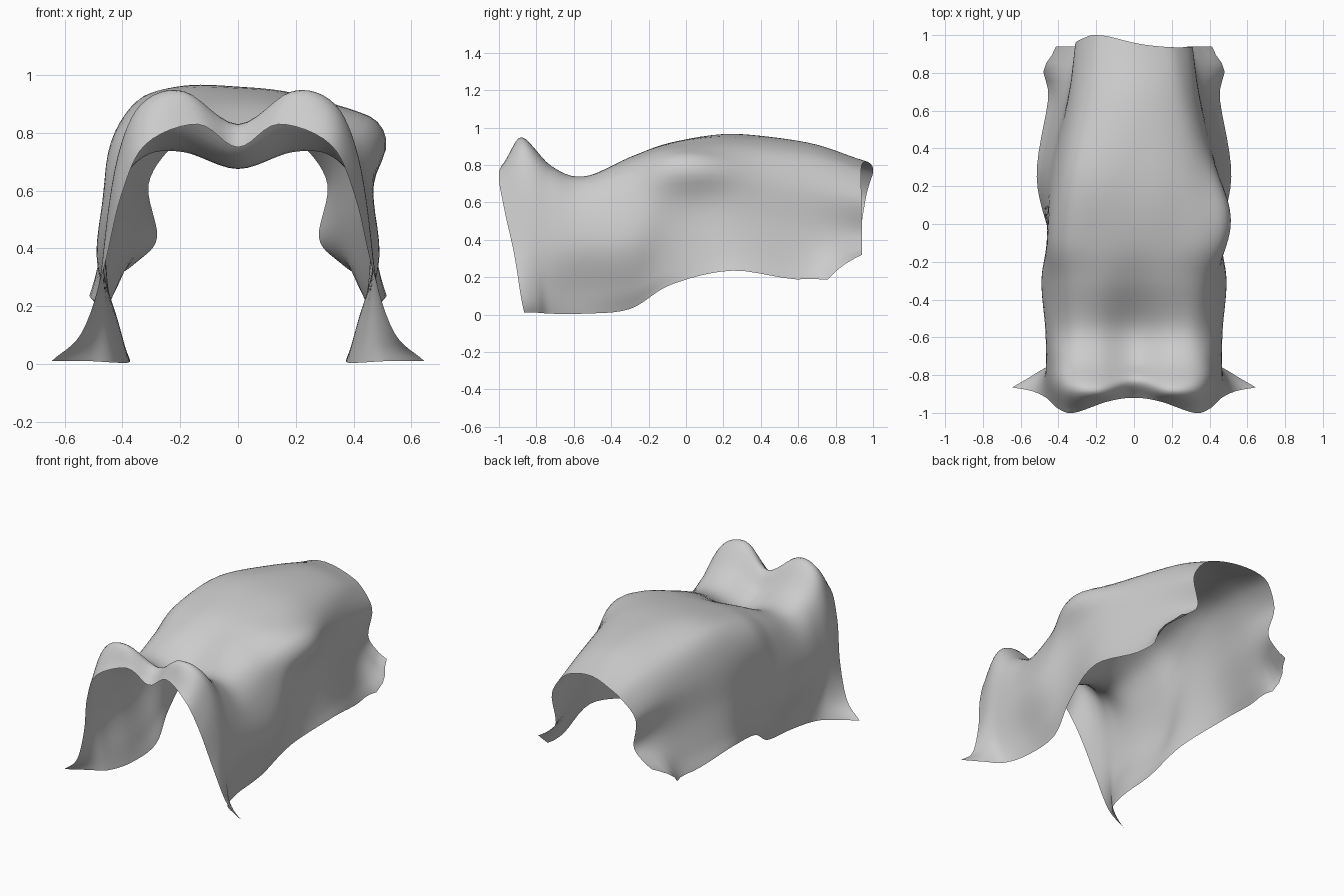
import bpy, bmesh
from math import exp
from mathutils import Vector

if "Cube" in bpy.data.objects:
    bpy.data.objects.remove(bpy.data.objects["Cube"])

# Half cross-sections of the drape: spine to hem, as (x, z), keyed by station y
RIM = [(0, -.92, .75), (.14, -.94, .83), (.32, -1, .76), (.405, -.975, .58),
       (.465, -.92, .33), (.54, -.885, .11), (.645, -.865, .01)]
SECTIONS = [
    (-.88, [(0, .83), (.19, .945), (.335, .90), (.415, .72), (.465, .4), (.485, .14), (.52, .01)]),
    (-.72, [(0, .72), (.19, .79), (.34, .77), (.425, .63), (.465, .36), (.44, .13), (.43, .005)]),
    (-.55, [(0, .68), (.19, .735), (.33, .715), (.43, .58), (.47, .36), (.41, .13), (.38, .005)]),
    (-.30, [(0, .83), (.19, .84), (.35, .79), (.44, .64), (.49, .38), (.43, .15), (.38, .03)]),
    (-.08, [(0, .92), (.19, .91), (.36, .87), (.45, .73), (.46, .46), (.45, .25), (.44, .16)]),
    (.25, [(0, .96), (.19, .95), (.34, .89), (.42, .74), (.455, .5), (.49, .32), (.515, .235)]),
    (.65, [(0, .92), (.17, .89), (.28, .82), (.345, .68), (.36, .47), (.41, .29), (.455, .19)]),
    (.95, [(0, .82), (.13, .80), (.23, .75), (.31, .62), (.28, .44), (.34, .36), (.41, .32)]),
]
STEPS = 6


def bell(v, centre, width):
    return exp(-((v - centre) / width) ** 2)


def spline(pts):
    """Smooth curve through all points."""
    ext = [2 * pts[0] - pts[1]] + pts + [2 * pts[-1] - pts[-2]]
    out = []
    for i in range(1, len(ext) - 2):
        a, b, c, d = ext[i - 1:i + 3]
        for k in range(STEPS):
            t = k / STEPS
            out.append(.5 * (2 * b + (c - a) * t + (2 * a - 5 * b + 4 * c - d) * t * t
                             + (3 * b - a - 3 * c + d) * t ** 3))
    return out + [pts[-1]]


def full(half):
    return [Vector((-x, y, z)) for x, y, z in half[:0:-1]] + [Vector(p) for p in half]


def fold(p):
    """Uneven folds: right shoulder bulge, leaning spine, drooping rear corners, wavy back edge."""
    x, y, z = p
    side = 1 if x > 0 else -1
    outer = min(1, abs(x) / .4) ** 4
    p.z -= .07 * x * bell(y, .3, .3) * min(1, max(0, (z - .7) / .2))
    if x > 0:
        p.x += .08 * bell(y, .04, .24) * bell(z, .79, .12) * outer
        p.z += .02 * bell(y, .04, .24) * bell(z, .84, .08) * outer
    low = bell(z, .17, .09) * outer
    p.z -= .045 * bell(y, .76, .05) * low
    p.x += side * .05 * bell(y, .82, .09) * bell(z, .25, .09)
    if y > .7:
        upper = min(1, max(0, (z - .5) / .25))
        back = ((y - .7) / .25) ** 2
        p.y += .05 * bell(x, -.2, .17) * back * upper
        p.y -= .015 * bell(x, .25, .2) * back * upper + .01 * back * (1 - upper)
    return p


# Draped cloth cover, lofted through the sections
rows = [full(RIM)]
for y, half in SECTIONS:
    notch = .04 if y == -.88 else 0
    pull = .09 if y == -.88 else 0
    rows.append(full([(x, y + pull * (1 - z) + notch * bell(x, 0, .1), z) for x, z in half]))
columns = [spline([r[j] for r in rows]) for j in range(len(rows[0]))]
grid = [spline([c[i] for c in columns]) for i in range(len(columns[0]))]

bm = bmesh.new()
verts = [[bm.verts.new(fold(p)) for p in row] for row in grid]
for a, b in zip(verts, verts[1:]):
    for j in range(len(a) - 1):
        bm.faces.new((a[j], a[j + 1], b[j + 1], b[j]))
for v in bm.verts:
    v.co.z = max(0, v.co.z)
mesh = bpy.data.meshes.new("draped_cover")
bm.to_mesh(mesh)
bm.free()
mesh.shade_smooth()
cover = bpy.data.objects.new("draped_cover", mesh)
bpy.context.collection.objects.link(cover)
